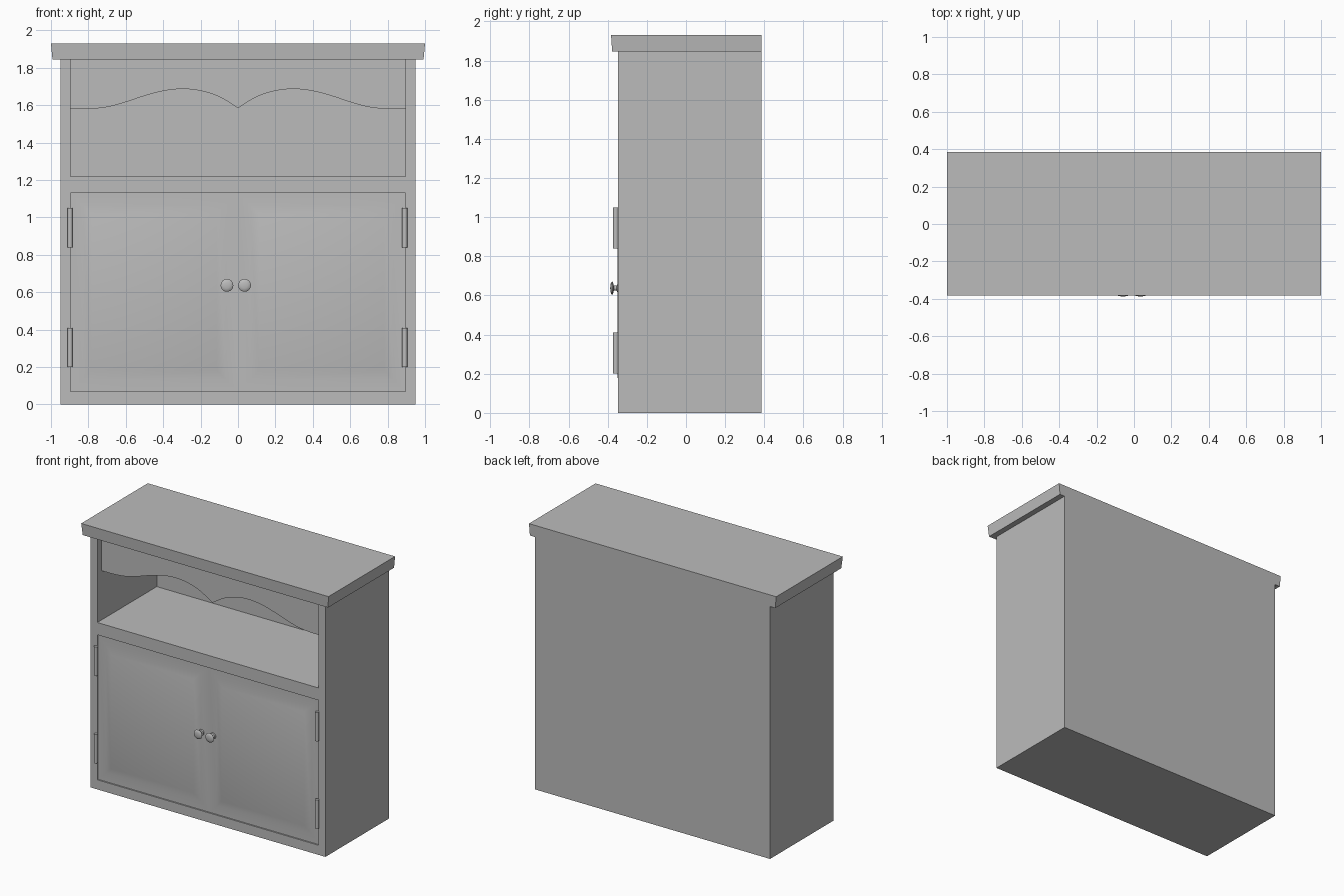
import bpy, bmesh
from math import cos, sin, tau

cube = bpy.data.objects.get("Cube")
if cube:
    bpy.data.objects.remove(cube, do_unlink=True)

grey = bpy.data.materials.new("plain_grey")
grey.use_nodes = True
COLOUR = (0.5, 0.5, 0.5, 1)
grey.diffuse_color = COLOUR
grey.node_tree.nodes["Principled BSDF"].inputs["Base Color"].default_value = COLOUR

FRONT, BACK, TOP = -0.347, 0.386, 1.845
INNER, OUTER = 0.895, 0.95


def finish(name, bm, smooth=False):
    bmesh.ops.recalc_face_normals(bm, faces=bm.faces)
    mesh = bpy.data.meshes.new(name)
    bm.to_mesh(mesh)
    bm.free()
    mesh.materials.append(grey)
    obj = bpy.data.objects.new(name, mesh)
    bpy.context.collection.objects.link(obj)
    bpy.ops.object.select_all(action="DESELECT")
    obj.select_set(True)
    bpy.context.view_layer.objects.active = obj
    if smooth:
        bpy.ops.object.shade_smooth_by_angle(angle=0.6)
    return obj


def box_mesh(x0, x1, y0, y1, z0, z1):
    bm = bmesh.new()
    bmesh.ops.create_cube(bm, size=1)
    for v in bm.verts:
        v.co.x = x1 if v.co.x > 0 else x0
        v.co.y = y1 if v.co.y > 0 else y0
        v.co.z = z1 if v.co.z > 0 else z0
    return bm


def lathe(name, profile, x, z, sides=24):
    """Revolve (radius, y) points about an axis running along y."""
    bm = bmesh.new()
    rings = [[bm.verts.new((x + r * cos(tau * i / sides), y, z + r * sin(tau * i / sides)))
              for i in range(sides)] for r, y in profile]
    for a, b in zip(rings, rings[1:]):
        for i in range(sides):
            j = (i + 1) % sides
            bm.faces.new((a[i], a[j], b[j], b[i]))
    bm.faces.new(rings[0])
    bm.faces.new(rings[-1])
    return finish(name, bm, True)


# Cabinet body with an open display bay and a shallow door recess
body = finish("cabinet_body", box_mesh(-OUTER, OUTER, FRONT, BACK, 0, TOP))
for name, y1, z0, z1 in (("bay_cutter", 0.34, 1.22, 2.1), ("door_cutter", FRONT + 0.012, 0.07, 1.13)):
    cutter = finish(name, box_mesh(-INNER, INNER, -0.6, y1, z0, z1))
    cutter.hide_render = True
    bpy.context.view_layer.objects.active = body
    mod = body.modifiers.new(name, "BOOLEAN")
    mod.operation, mod.solver, mod.object = "DIFFERENCE", "EXACT", cutter
    bpy.ops.object.modifier_apply(modifier=mod.name)
    bpy.data.objects.remove(cutter, do_unlink=True)

# Overhanging top, slightly narrower at its lower edge
bm = box_mesh(-1, 1, -0.383, BACK, TOP, 1.93)
for v in bm.verts:
    if v.co.z < 1.9:
        v.co.x *= 0.992
        if v.co.y < 0:
            v.co.y += 0.006
finish("cabinet_top", bm)

# Valance with a double arch along its lower edge
half = [(0.1, 1.645), (0.2, 1.677), (0.3, 1.687), (0.4, 1.676), (0.5, 1.65),
        (0.6, 1.617), (0.7, 1.59), (0.8, 1.58), (INNER, 1.58)]
path = [(-x, z) for x, z in reversed(half)] + [(0, 1.585)] + half
# soften the curve between the given points with a cubic interpolation
fine = []
for i in range(len(path) - 1):
    a, b = path[i], path[i + 1]
    cusp_a, cusp_b = a[0] == 0, b[0] == 0
    p = a if i == 0 or cusp_a else path[i - 1]
    n = b if i + 2 == len(path) or cusp_b else path[i + 2]
    for s in range(4):
        t = s / 4
        ma, mb = (b[1] - p[1]) / 2, (n[1] - a[1]) / 2
        if p == a:
            ma = b[1] - a[1]
        if n == b:
            mb = b[1] - a[1]
        z = ((2 * t**3 - 3 * t**2 + 1) * a[1] + (t**3 - 2 * t**2 + t) * ma
             + (3 * t**2 - 2 * t**3) * b[1] + (t**3 - t**2) * mb)
        fine.append((a[0] + (b[0] - a[0]) * t, z))
fine.append(path[-1])
bm = bmesh.new()
y_front = FRONT + 0.05
low = [bm.verts.new((x, y_front, z)) for x, z in fine]
high = [bm.verts.new((x, y_front, TOP)) for x, z in fine]
for i in range(len(fine) - 1):
    bm.faces.new((low[i], low[i + 1], high[i + 1], high[i]))
solid = bmesh.ops.extrude_face_region(bm, geom=bm.faces[:])
bmesh.ops.translate(bm, vec=(0, 0.03, 0),
                    verts=[g for g in solid["geom"] if isinstance(g, bmesh.types.BMVert)])
finish("valance", bm, True)

# Doors with raised panels, knobs and hinges
for side, sign, knob_x, hinge_x in (("left", 1, 0.035, 0.891), ("right", -1, -0.059, -0.898)):
    x0, x1 = sorted((0, sign * INNER))
    bm = box_mesh(x0, x1, FRONT + 0.01, FRONT + 0.04, 0.07, 1.13)
    face = min(bm.faces, key=lambda f: f.calc_center_median().y)
    bmesh.ops.inset_region(bm, faces=[face], thickness=0.09)
    bmesh.ops.inset_region(bm, faces=[face], thickness=0.07)
    for v in face.verts:
        v.co.y = FRONT - 0.003
    finish(side + "_door", bm, True)

    lathe(side + "_knob", [(0.022, FRONT + 0.012), (0.022, FRONT - 0.003), (0.013, FRONT - 0.007),
                           (0.013, FRONT - 0.022), (0.031, FRONT - 0.026), (0.034, FRONT - 0.031),
                           (0.029, FRONT - 0.036), (0.016, FRONT - 0.039), (0.004, FRONT - 0.04)],
          knob_x, 0.637)

    for level, z in (("lower", 0.305), ("upper", 0.945)):
        bm = bmesh.new()
        bmesh.ops.create_cone(bm, cap_ends=True, segments=16, radius1=0.014, radius2=0.014, depth=0.21)
        bmesh.ops.translate(bm, vec=(hinge_x, FRONT - 0.012, z), verts=bm.verts)
        finish(f"{side}_{level}_hinge", bm, True)
